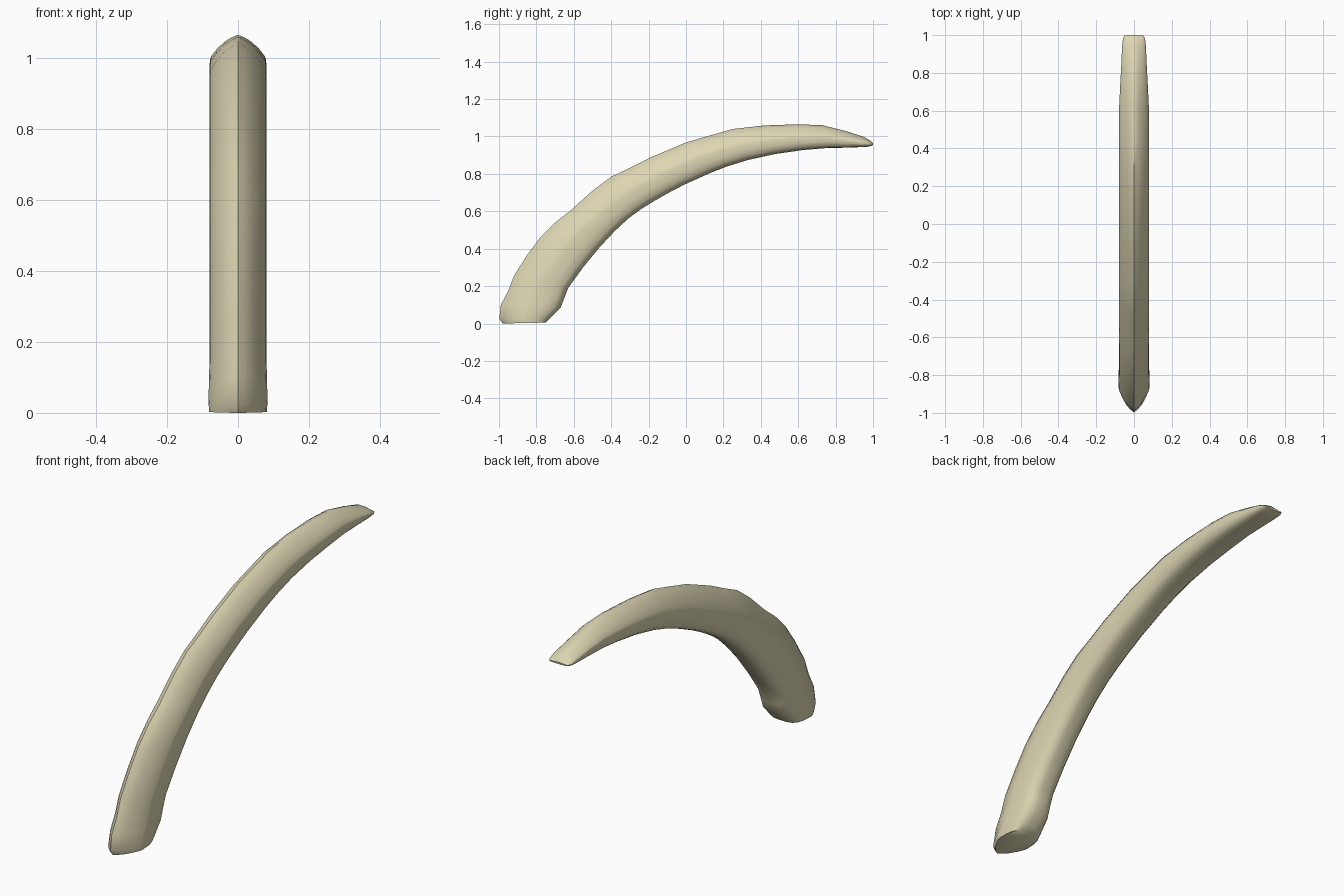
import bpy, bmesh

# Side-profile stations: outer ridge (y, z), inner face (y, z), half width
stations = [
    (-0.980, 0.000, -0.750, 0.005, 0.081),
    (-0.998, 0.025, -0.725, 0.030, 0.083),
    (-0.990, 0.100, -0.670, 0.085, 0.082),
    (-0.950, 0.175, -0.653, 0.130, 0.080),
    (-0.920, 0.255, -0.630, 0.190, 0.080),
    (-0.850, 0.365, -0.550, 0.300, 0.080),
    (-0.780, 0.460, -0.460, 0.410, 0.080),
    (-0.700, 0.540, -0.380, 0.495, 0.080),
    (-0.620, 0.602, -0.310, 0.560, 0.080),
    (-0.500, 0.710, -0.240, 0.612, 0.080),
    (-0.400, 0.785, -0.170, 0.655, 0.080),
    (-0.300, 0.832, -0.100, 0.695, 0.080),
    (-0.190, 0.888, -0.010, 0.742, 0.080),
    (0.000, 0.968, 0.130, 0.805, 0.080),
    (0.120, 1.003, 0.220, 0.840, 0.080),
    (0.250, 1.040, 0.330, 0.874, 0.080),
    (0.420, 1.059, 0.470, 0.905, 0.080),
    (0.600, 1.065, 0.620, 0.927, 0.079),
    (0.730, 1.060, 0.740, 0.937, 0.073),
    (0.850, 1.030, 0.850, 0.940, 0.067),
    (0.950, 0.998, 0.940, 0.943, 0.063),
    (0.985, 0.978, 0.980, 0.946, 0.058),
    (1.000, 0.963, 0.998, 0.953, 0.050),
]

# Half cross-section: (fraction of half width, fraction from ridge to inner face)
half = [(0, 0), (0.25, 0.06), (0.5, 0.15), (0.77, 0.30), (0.96, 0.44), (1, 0.52),
        (0.98, 0.72), (0.88, 0.88), (0.65, 0.97), (0.3, 1.0), (0, 1.0)]
section = half + [(-x, t) for x, t in reversed(half[1:-1])]

# Loft the pointed-arch section along the bend
bm = bmesh.new()
rings = []
for oy, oz, iy, iz, w in stations:
    rings.append([bm.verts.new((x * w, oy + (iy - oy) * t, oz + (iz - oz) * t))
                  for x, t in section])
n = len(section)
for a, b in zip(rings, rings[1:]):
    for i in range(n):
        j = (i + 1) % n
        bm.faces.new((a[i], a[j], b[j], b[i]))

# Flat foot and blunt tip
bm.faces.new(rings[0][::-1])
bm.faces.new(rings[-1])
bmesh.ops.recalc_face_normals(bm, faces=bm.faces[:])

mesh = bpy.data.meshes.new("curved_tusk")
bm.to_mesh(mesh)
bm.free()
tusk = bpy.data.objects.new("curved_tusk", mesh)
bpy.context.collection.objects.link(tusk)

# Ivory colour
ivory = bpy.data.materials.new("ivory")
ivory.diffuse_color = (0.72, 0.67, 0.45, 1)
mesh.materials.append(ivory)

# Smooth shading with sharp foot edge
bpy.context.view_layer.objects.active = tusk
tusk.select_set(True)
bpy.ops.object.shade_smooth_by_angle(angle=0.87)
